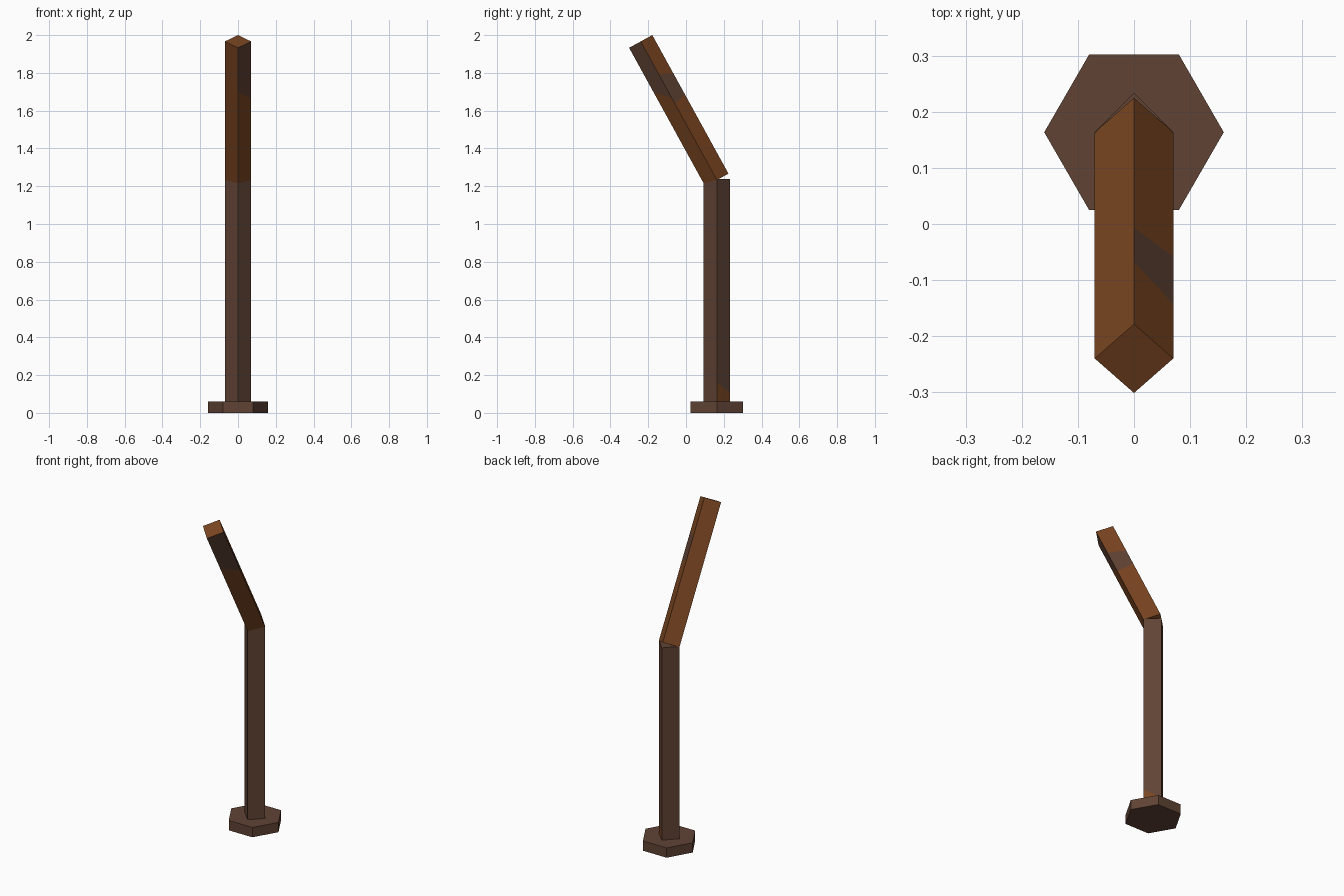
import bpy, bmesh, math
from mathutils import Vector

if "Cube" in bpy.data.objects:
    bpy.data.objects.remove(bpy.data.objects["Cube"])

R = 0.07       # radius of post and arm
Y = 0.1635     # y of the post axis


def material(name, rgb):
    m = bpy.data.materials.new(name)
    m.diffuse_color = (*rgb, 1)
    m.use_nodes = True
    m.node_tree.nodes["Principled BSDF"].inputs["Base Color"].default_value = m.diffuse_color
    return m


dark = material("dark brown", (0.117, 0.0561, 0.0343))
rust = material("rusty brown", (0.195, 0.060, 0.0152))


def paint_band(bm, ysign, lo, hi):
    """Cut a slanted band into the side facing (+x, ysign*y).
    lo and hi are heights at the middle edge (x=0) and at the side edge (x=R)."""
    n = Vector((1, ysign, 0)).normalized()

    def side():
        bm.normal_update()
        return [f for f in bm.faces if f.normal.dot(n) > 0.9]

    for a, b in (lo, hi):
        fs = side()
        geom = set(fs)
        for f in fs:
            geom.update(f.edges)
            geom.update(f.verts)
        p, q = Vector((0, ysign * R, a)), Vector((R, 0, b))
        bmesh.ops.bisect_plane(bm, geom=list(geom), dist=1e-5,
                               plane_co=p, plane_no=(q - p).cross(n))
    for f in side():
        if sum(lo) / 2 < f.calc_center_median().z < sum(hi) / 2:
            f.material_index = 1


def prism(name, sides, radius, height, loc, mats, tilt=0, bands=()):
    """Upright prism with its first corner on +x, standing on its origin."""
    bm = bmesh.new()
    ring = [bm.verts.new((radius * math.cos(i * math.tau / sides),
                          radius * math.sin(i * math.tau / sides), 0))
            for i in range(sides)]
    face = bm.faces.new(ring)
    top = bmesh.ops.extrude_face_region(bm, geom=[face], use_keep_orig=True)["geom"]
    bmesh.ops.translate(bm, vec=(0, 0, height),
                        verts=[v for v in top if isinstance(v, bmesh.types.BMVert)])
    bmesh.ops.recalc_face_normals(bm, faces=bm.faces)
    for band in bands:
        paint_band(bm, *band)
    me = bpy.data.meshes.new(name)
    bm.to_mesh(me)
    bm.free()
    for m in mats:
        me.materials.append(m)
    ob = bpy.data.objects.new(name, me)
    ob.location = loc
    ob.rotation_euler.x = tilt
    bpy.context.collection.objects.link(ob)
    return ob


# Hexagonal foot
prism("foot", 6, 0.16, 0.06, (0, Y, 0), [dark])

# Square post with a small rusty corner at the bottom
prism("post", 4, R, 1.177, (0, Y, 0.06), [dark, rust],
      bands=[(1, (-0.01, -0.01), (0.045, 0.10))])

# Tilted arm with dark patches on its right-hand sides
L = 0.837
prism("arm", 4, R, L, (0, Y, 1.233), [rust, dark], math.radians(28.8),
      bands=[(-1, (L * 0.68, L * 0.59), (L + 0.01, L + 0.01)),
             (1, (L * 0.575, L * 0.55), (L * 0.725, L * 0.76))])
